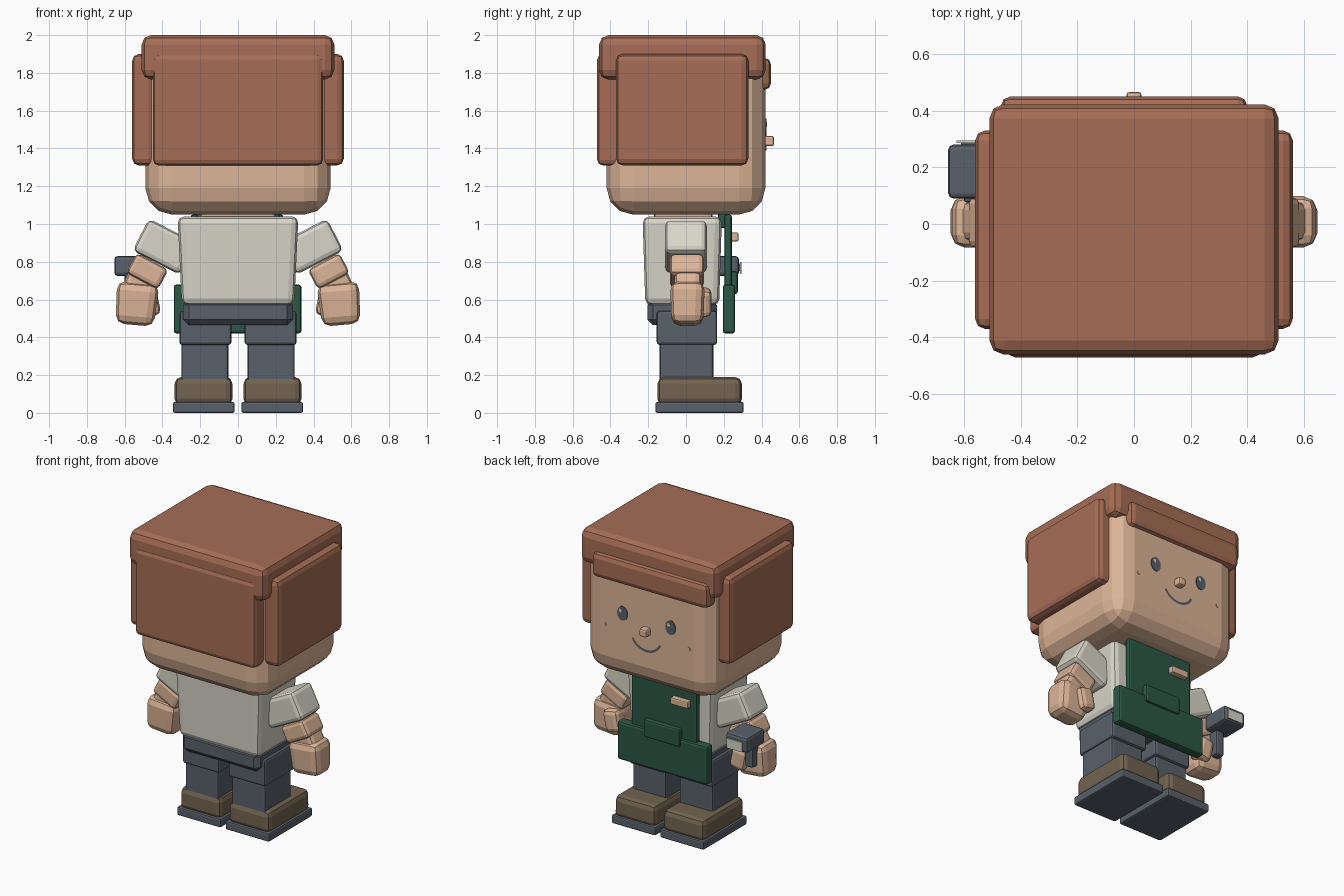
import bpy, bmesh, math
from mathutils import Matrix, Vector

if "Cube" in bpy.data.objects:
    bpy.data.objects.remove(bpy.data.objects["Cube"])


def material(name, rgb):
    m = bpy.data.materials.new(name)
    m.diffuse_color = (*rgb, 1)
    m.use_nodes = True
    m.node_tree.nodes["Principled BSDF"].inputs["Base Color"].default_value = m.diffuse_color
    return m


SKIN = material("skin", (0.72, 0.46, 0.31))
HAIR = material("auburn", (0.38, 0.155, 0.092))
SHIRT = material("off_white", (0.69, 0.67, 0.58))
SLATE = material("slate", (0.10, 0.12, 0.145))
BROWN = material("brown", (0.17, 0.125, 0.08))
GREEN = material("green", (0.024, 0.095, 0.06))


def finish(name, bm, mat):
    bmesh.ops.recalc_face_normals(bm, faces=bm.faces)
    me = bpy.data.meshes.new(name)
    bm.to_mesh(me)
    bm.free()
    me.materials.append(mat)
    ob = bpy.data.objects.new(name, me)
    bpy.context.collection.objects.link(ob)
    return ob


def box(name, x, y, z, mat, bevel=0.015, seg=2, roll=0, taper=1.0):
    """Bevelled box from ranges; roll turns about y, taper scales the bottom."""
    bm = bmesh.new()
    bmesh.ops.create_cube(bm, size=1)
    size = Vector((x[1] - x[0], y[1] - y[0], z[1] - z[0]))
    mid = Vector((x[0] + x[1], y[0] + y[1], z[0] + z[1])) / 2
    for v in bm.verts:
        k = taper if v.co.z < 0 else 1
        v.co = Vector((v.co.x * size.x * k, v.co.y * size.y * k, v.co.z * size.z))
    if bevel:
        bmesh.ops.bevel(bm, geom=bm.edges[:], offset=bevel, segments=seg,
                        profile=0.5, affect='EDGES', clamp_overlap=True)
    bm.transform(Matrix.Translation(mid) @ Matrix.Rotation(math.radians(roll), 4, 'Y'))
    return finish(name, bm, mat)


def pair(name, x, *args, roll=0, **kw):
    """Same box on both sides of the body."""
    box("right_" + name, x, *args, roll=roll, **kw)
    box("left_" + name, (-x[1], -x[0]), *args, roll=-roll, **kw)


def disc(name, cx, cz, rx, rz, y, depth, mat):
    bm = bmesh.new()
    bmesh.ops.create_cone(bm, cap_ends=True, segments=16, radius1=1, radius2=1, depth=1)
    bm.transform(Matrix.Translation((cx, y, cz)) @ Matrix.Diagonal((rx, depth, rz, 1))
                 @ Matrix.Rotation(math.pi / 2, 4, 'X'))
    return finish(name, bm, mat)


# Head and hair
box("head", (-0.49, 0.49), (-0.42, 0.42), (1.05, 1.95), SKIN, 0.14, 3)
box("hair_cap", (-0.51, 0.51), (-0.46, 0.422), (1.765, 2.0), HAIR, 0.05)
box("hair_back", (-0.45, 0.45), (-0.47, -0.33), (1.31, 1.90), HAIR, 0.03)
pair("hair_side", (0.44, 0.56), (-0.37, 0.33), (1.31, 1.90), HAIR, 0.035)
box("hair_fringe", (-0.47, 0.40), (0.33, 0.45), (1.71, 1.88), HAIR, 0.035)

# Face
box("nose", (-0.027, 0.027), (0.40, 0.466), (1.412, 1.466), SKIN, 0.012)
for s in (-1, 1):
    disc("eye", s * 0.18, 1.51, 0.038, 0.048, 0.421, 0.009, SLATE)
    disc("eye_glint", s * 0.18 + 0.012, 1.528, 0.011, 0.013, 0.424, 0.008, SHIRT)
    disc("cheek_dot", s * 0.315, 1.40, 0.012, 0.012, 0.421, 0.008, SKIN)

bm = bmesh.new()
rows = []
for i in range(13):
    a = math.radians(205 + 130 * i / 12)
    rows.append([bm.verts.new((r * math.cos(a), 0.424, 1.413 + (r - 0.005) * math.sin(a)))
                 for r in (0.106, 0.122)])
for p, q in zip(rows, rows[1:]):
    bm.faces.new((p[0], p[1], q[1], q[0]))
bmesh.ops.solidify(bm, geom=bm.faces[:], thickness=0.007)
finish("smile", bm, SLATE)

# Torso and neck
box("neck", (-0.2, 0.2), (-0.17, 0.14), (0.98, 1.12), SKIN, 0.02)
box("shirt", (-0.32, 0.32), (-0.23, 0.19), (0.57, 1.04), SHIRT, 0.035, taper=0.93)
box("hips", (-0.29, 0.29), (-0.205, 0.165), (0.465, 0.60), SLATE, 0.03, 1)

# Arms
pair("sleeve", (0.25, 0.53), (-0.11, 0.11), (0.785, 0.975), SHIRT, 0.028, roll=-27)
pair("forearm", (0.385, 0.575), (-0.085, 0.095), (0.69, 0.81), SKIN, 0.025, roll=-28)
pair("wrist", (0.44, 0.60), (-0.06, 0.08), (0.62, 0.74), SKIN, 0.03, roll=-26)
pair("hand", (0.425, 0.65), (-0.085, 0.10), (0.465, 0.69), SKIN, 0.045, roll=-5, taper=0.9)
pair("thumb", (0.42, 0.53), (0.03, 0.135), (0.51, 0.66), SKIN, 0.03, roll=12)

# Legs and shoes
pair("thigh", (0.035, 0.31), (-0.155, 0.165), (0.36, 0.54), SLATE, 0.015)
pair("shin", (0.05, 0.30), (-0.14, 0.145), (0.15, 0.38), SLATE, 0.015)
pair("shoe", (0.03, 0.335), (-0.15, 0.295), (0.04, 0.19), BROWN, 0.035, taper=1.01)
pair("sole", (0.018, 0.345), (-0.162, 0.305), (0.0, 0.058), SLATE, 0.01)

# Apron with pockets, straps and tag
box("apron_bib", (-0.25, 0.24), (0.203, 0.243), (0.60, 1.05), GREEN, 0.012)
box("apron_skirt", (-0.34, 0.335), (0.195, 0.26), (0.42, 0.68), GREEN, 0.015)
box("apron_pocket", (-0.14, 0.13), (0.23, 0.274), (0.63, 0.75), GREEN, 0.012)
pair("apron_strap", (0.17, 0.22), (0.17, 0.225), (0.98, 1.10), GREEN, 0.008)
box("tag", (-0.205, -0.075), (0.235, 0.278), (0.908, 0.955), SKIN, 0.008)

# Hand-held scanner
box("scanner_body", (-0.655, -0.49), (0.09, 0.28), (0.725, 0.83), SLATE, 0.018)
box("scanner_window", (-0.625, -0.51), (0.286, 0.294), (0.735, 0.80), SHIRT, 0)
box("scanner_mount", (-0.61, -0.53), (0.27, 0.288), (0.75, 0.79), SLATE, 0)
box("scanner_grip", (-0.60, -0.54), (0.075, 0.145), (0.56, 0.74), SLATE, 0.012)
